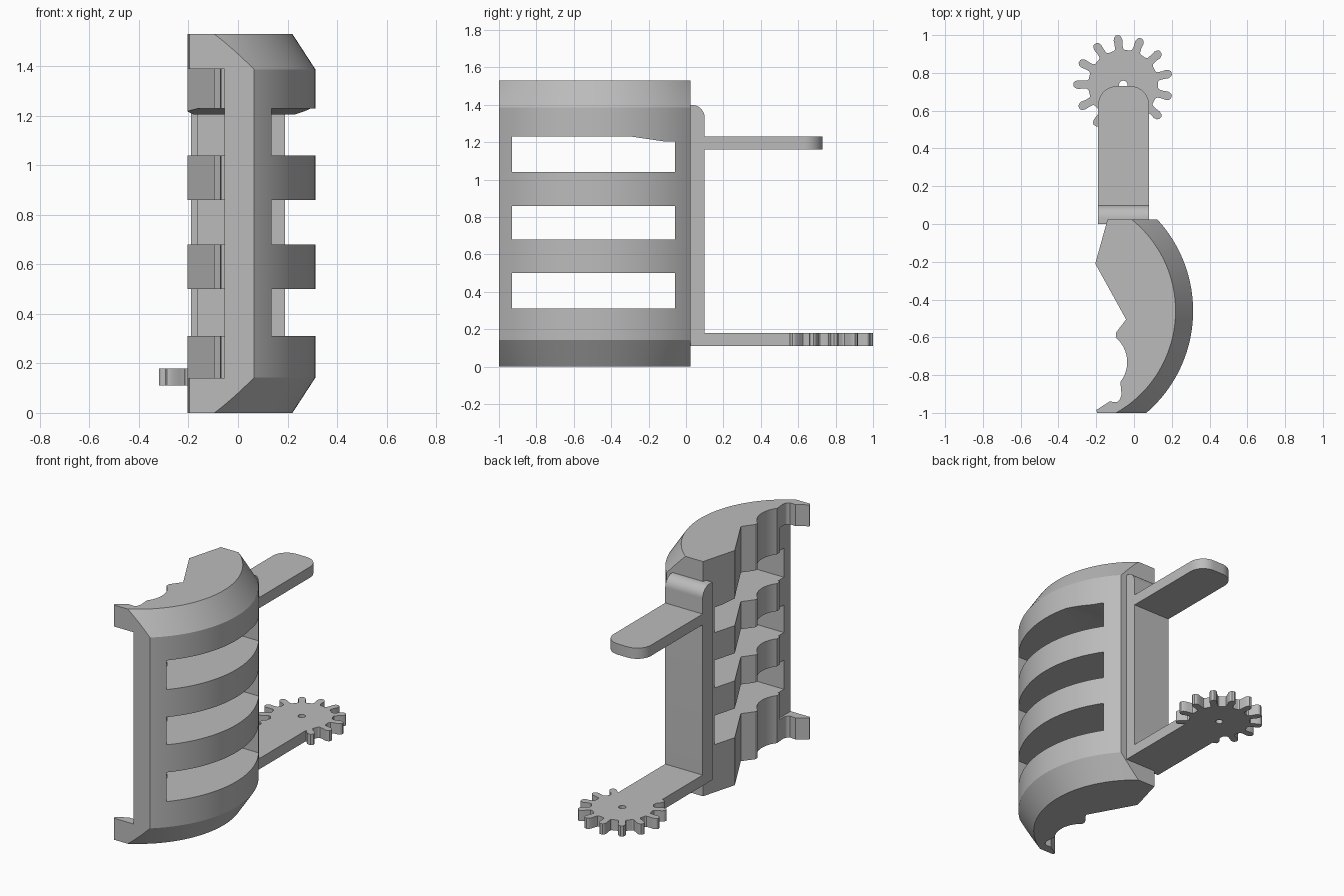
import bpy, bmesh
from math import cos, sin, radians, tau
from mathutils import Vector

cube = bpy.data.objects.get("Cube")
if cube:
    bpy.data.objects.remove(cube, do_unlink=True)

gray = bpy.data.materials.new("plain_gray")
gray.use_nodes = True
gray.diffuse_color = (0.5, 0.5, 0.5, 1)
gray.node_tree.nodes["Principled BSDF"].inputs["Base Color"].default_value = (0.5, 0.5, 0.5, 1)


def finish(name, bm):
    bmesh.ops.recalc_face_normals(bm, faces=bm.faces)
    mesh = bpy.data.meshes.new(name)
    bm.to_mesh(mesh)
    bm.free()
    mesh.materials.append(gray)
    ob = bpy.data.objects.new(name, mesh)
    bpy.context.collection.objects.link(ob)
    return ob


def prism(name, pts, lo, hi, axis="z"):
    """Extrude a closed outline along z (xy outline) or x (yz outline)."""
    bm = bmesh.new()
    place = (lambda p: (p[0], p[1], lo)) if axis == "z" else (lambda p: (lo, p[0], p[1]))
    face = bm.faces.new([bm.verts.new(place(p)) for p in pts])
    ext = bmesh.ops.extrude_face_region(bm, geom=[face])
    step = Vector((0, 0, hi - lo)) if axis == "z" else Vector((hi - lo, 0, 0))
    bmesh.ops.translate(bm, vec=step, verts=[v for v in ext["geom"] if isinstance(v, bmesh.types.BMVert)])
    return finish(name, bm)


def arc(cx, cy, r, a0, a1, n):
    angles = [radians(a0 + (a1 - a0) * i / n) for i in range(n + 1)]
    return [(cx + r * cos(a), cy + r * sin(a)) for a in angles]


def rect(x0, x1, y0, y1):
    return [(x0, y0), (x1, y0), (x1, y1), (x0, y1)]


def boolean(ob, cutter, operation="DIFFERENCE"):
    mod = ob.modifiers.new("cut", "BOOLEAN")
    mod.operation, mod.object, mod.solver = operation, cutter, "EXACT"
    graph = bpy.context.evaluated_depsgraph_get()
    mesh = bpy.data.meshes.new_from_object(ob.evaluated_get(graph))
    ob.modifiers.clear()
    ob.data = mesh
    bpy.data.objects.remove(cutter, do_unlink=True)


HEIGHT, BEVEL = 1.53, 0.143
R_WALL, R_END = 0.713, 0.62

# Shell: inner outline, with room outside for the round trim
inner = [(-0.14, 0.025), (-0.205, -0.21), (-0.042, -0.505), (-0.095, -0.575)]
inner += arc(-0.206, -0.731, 0.17, 50, -38, 12)
inner += [(-0.066, -0.905), (-0.075, -0.93), (-0.09, -0.943), (-0.13, -0.94), (-0.2, -0.985), (-0.195, -1)]
shell = prism("curved_shell", inner + [(0.5, -1), (0.5, 0.025)], 0, HEIGHT)

# Round trim with conical ends
bm = bmesh.new()
rings = []
taper = R_WALL - R_END
for z, r in ((-BEVEL, R_END - taper), (BEVEL, R_WALL), (HEIGHT - BEVEL, R_WALL), (HEIGHT + BEVEL, R_END - taper)):
    rings.append([bm.verts.new((-0.4 + r * cos(tau * i / 144), -0.46 + r * sin(tau * i / 144), z)) for i in range(144)])
for low, high in zip(rings, rings[1:]):
    for i in range(144):
        j = (i + 1) % 144
        bm.faces.new((low[i], low[j], high[j], high[i]))
bm.faces.new(rings[0])
bm.faces.new(rings[-1])
boolean(shell, finish("trim", bm), "INTERSECT")

# Three through slots; the top one has a small sloped web
for z0, z1 in ((0.31, 0.5), (0.68, 0.86), (1.04, 1.23)):
    outline = rect(-0.93, -0.06, z0, z1)
    if z0 > 1:
        outline[2:3] = [(-0.06, 1.205), (-0.12, 1.205), (-0.29, z1)]
    boolean(shell, prism("slot", outline, -0.6, 0.6, "x"))

# Recess behind the front post, leaving a lip at each end
boolean(shell, prism("recess", rect(-0.5, -0.055, -1.2, -0.87), 0.14, 1.39))

# Back plate with rounded top edge
plate = [(0, 0.11), (0.1, 0.11)] + arc(0.03, 1.33, 0.07, 0, 90, 10) + [(0, 1.4)]
prism("back_plate", plate, -0.19, 0.08, "x")

# Upper arm with rounded tip, and lower arm
tip = arc(-0.02, 0.63, 0.1, 0, 90, 10) + arc(-0.09, 0.63, 0.1, 90, 180, 10)
prism("upper_arm", [(-0.19, 0.1), (0.08, 0.1)] + tip, 1.16, 1.23)
prism("lower_arm", rect(-0.19, 0.08, 0.1, 0.62), 0.11, 0.18)

# Gear with thirteen rounded teeth and a centre hole
tooth = ((0.185, 9), (0.192, 6.5), (0.215, 5.5), (0.24, 5.5), (0.255, 4), (0.263, 2))
sides = [(r, -a) for r, a in tooth] + [(r, a) for r, a in reversed(tooth)]
teeth = []
for k in range(13):
    for r, a in sides:
        t = radians(96.7 + k * 360 / 13 + a)
        teeth.append((-0.057 + r * cos(t), 0.737 + r * sin(t)))
gear = prism("gear", teeth, 0.11, 0.18)
boolean(gear, prism("gear_hole", arc(-0.057, 0.737, 0.022, 0, 345, 23), 0, 0.3))

# Smooth the curves and keep hard edges
for ob in bpy.context.collection.objects:
    if ob.type == "MESH":
        ob.select_set(True)
        bpy.context.view_layer.objects.active = ob
bpy.ops.object.shade_smooth_by_angle(angle=radians(25))
